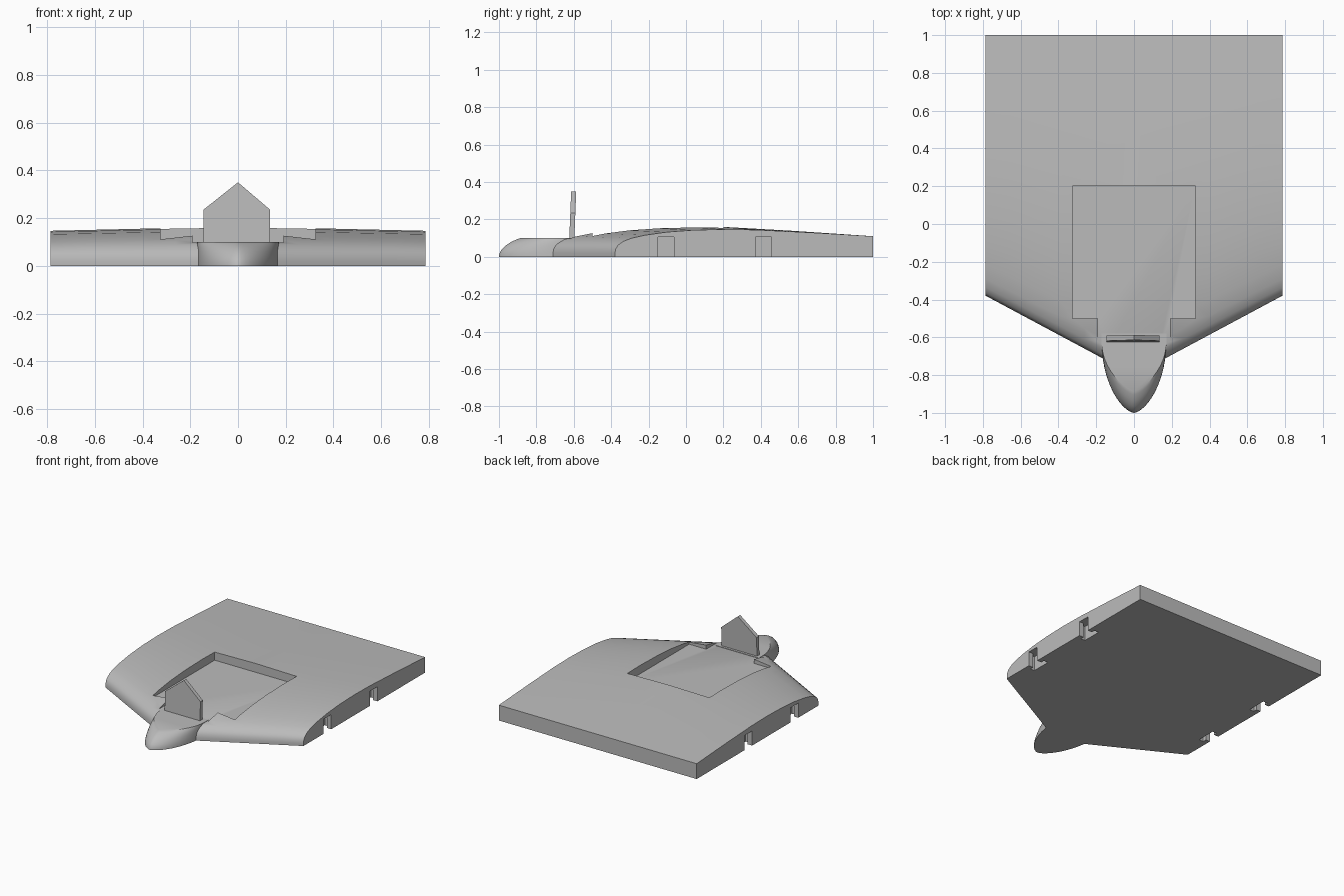
import bpy, bmesh, math

if "Cube" in bpy.data.objects:
    bpy.data.objects.remove(bpy.data.objects["Cube"], do_unlink=True)

grey = bpy.data.materials.new("plain grey")
grey.use_nodes = True
grey.diffuse_color = (0.5, 0.5, 0.5, 1)
grey.node_tree.nodes["Principled BSDF"].inputs["Base Color"].default_value = (0.5, 0.5, 0.5, 1)


def loft(name, rings):
    """Closed solid skinned through equal-length rings, capped at both ends."""
    bm = bmesh.new()
    loops = [[bm.verts.new(p) for p in ring] for ring in rings]
    for a, b in zip(loops, loops[1:]):
        for i in range(len(a)):
            j = (i + 1) % len(a)
            bm.faces.new((a[i], a[j], b[j], b[i]))
    bm.faces.new(loops[0])
    bm.faces.new(loops[-1])
    bmesh.ops.recalc_face_normals(bm, faces=bm.faces)
    mesh = bpy.data.meshes.new(name)
    bm.to_mesh(mesh)
    bm.free()
    mesh.materials.append(grey)
    obj = bpy.data.objects.new(name, mesh)
    bpy.context.collection.objects.link(obj)
    return obj


def prism(name, outline, z0, z1):
    return loft(name, [[(x, y, z) for x, y in outline] for z in (z0, z1)])


def activate(obj):
    bpy.ops.object.select_all(action="DESELECT")
    obj.select_set(True)
    bpy.context.view_layer.objects.active = obj


def cut(target, cutter):
    cutter.hide_render = True
    mod = target.modifiers.new("cut", "BOOLEAN")
    mod.operation = "DIFFERENCE"
    mod.solver = "EXACT"
    mod.object = cutter
    activate(target)
    bpy.ops.object.modifier_apply(modifier=mod.name)
    bpy.data.objects.remove(cutter, do_unlink=True)


def smooth(obj):
    activate(obj)
    bpy.ops.object.shade_smooth_by_angle(angle=math.radians(30))


# Wing body: swept leading edge, flat bottom, blunt trailing edge
HALF, REAR = 0.785, 0.11
front_curve = [(0, .13), (.003, .28), (.012, .42), (.032, .56), (.065, .68),
               (.118, .79), (.2, .9), (.3, .97), (.42, 1)]
rear_curve = [(.55, .92), (.75, .55), (.88, .27), (1, 0)]


def wing_section(x):
    t = abs(x) / HALF
    lead = -0.80 + 0.42 * t
    peak = 0.165 - 0.018 * t
    chord = 1 - lead
    pts = [(x, lead, 0)]
    pts += [(x, lead + u * chord, h * peak) for u, h in front_curve]
    pts += [(x, lead + u * chord, REAR + (peak - REAR) * h) for u, h in rear_curve]
    return pts + [(x, 1, 0)]


STEPS = 6
wing = loft("wing_body", [wing_section(HALF * i / STEPS) for i in range(-STEPS, STEPS + 1)])

# Sunken cockpit with a narrower front opening
half_bay = [(.19, -.95), (.19, -.5), (.325, -.5), (.325, .2)]
bay = half_bay + [(-x, y) for x, y in reversed(half_bay)]
cut(wing, prism("bay_cutter", bay, 0.097, 0.4))

# T-shaped connector slots along both side edges
for side in (-1, 1):
    for y in (-0.108, 0.415):
        half_slot = [(.82, .043), (.75, .043), (.75, .07), (.715, .07)]
        slot = [(side * x, y + d) for x, d in half_slot]
        slot += [(side * x, y - d) for x, d in reversed(half_slot)]
        cut(wing, prism("slot_cutter", slot, -0.1, 0.105))
smooth(wing)

# Rounded nose with a flat deck
levels = [(0, .38, 1.25), (.015, .378, 1.25), (.035, .368, 1.28), (.06, .345, 1.33),
          (.08, .315, 1.4), (.093, .285, 1.45), (.1, .265, 1.5)]
rings = []
for z, length, power in levels:
    ring = [(-.172, -.58, z)]
    for i in range(25):
        a = math.pi * i / 24
        c = math.cos(a)
        ring.append((-math.copysign(abs(c) ** power, c) * .172, -.62 - length * math.sin(a), z))
    rings.append(ring + [(.172, -.58, z)])
smooth(loft("nose", rings))

# Pointed upright windshield, leaning slightly back
shield = [(-.145, .095), (.135, .095), (.135, .235), (0, .35), (-.145, .235)]
loft("windshield", [[(x, y + (z - .1) * .04, z) for x, z in shield] for y in (-.624, -.597)])
